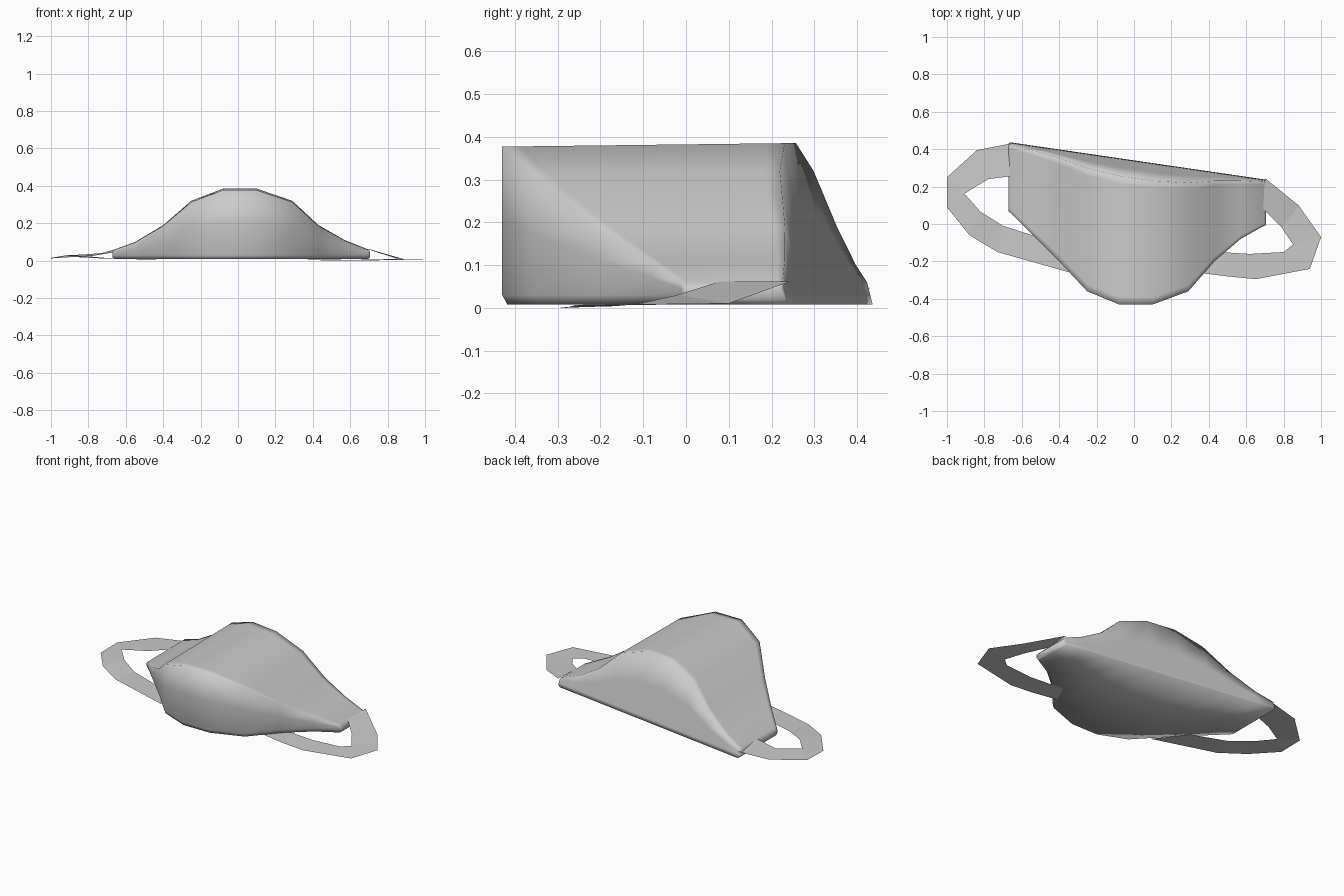
import bpy, bmesh

if "Cube" in bpy.data.objects:
    bpy.data.objects.remove(bpy.data.objects["Cube"])

# Stations across the mask: x, front edge y, crown height
STATIONS = [(-0.66, 0.06, 0.06), (-0.55, -0.05, 0.10), (-0.40, -0.20, 0.19),
            (-0.25, -0.36, 0.32), (-0.08, -0.43, 0.385), (0.10, -0.43, 0.385),
            (0.29, -0.36, 0.32), (0.43, -0.20, 0.19), (0.57, -0.08, 0.11),
            (0.695, -0.01, 0.06)]
BASE = 0.008


def rear_y(x, z):
    # straight slanted rear edge, wall leaning forward
    return 0.342 - 0.146 * x - 0.25 * z


def section(x, yf, h):
    pts = [(x, yf + 0.012, BASE), (x, yf, 0.03)]
    pts.append((x, yf, 0.03 + (h - 0.03) * 0.5))
    top_f = h - 0.008 * (h / 0.385)
    yr = rear_y(x, h)
    for t in (0, 0.06, 0.35, 0.65, 0.94, 1):
        pts.append((x, yf + (yr - yf) * t, top_f + (h - top_f) * t))
    for z in (0.03 + (h - 0.03) * 0.5, 0.03, BASE):
        pts.append((x, rear_y(x, z), z))
    ym = (yf + rear_y(x, 0)) / 2
    pts.append((x, ym, BASE))
    return pts


def finish(bm, name):
    me = bpy.data.meshes.new(name)
    bmesh.ops.recalc_face_normals(bm, faces=bm.faces)
    for f in bm.faces:
        f.smooth = True
    bm.to_mesh(me)
    bm.free()
    ob = bpy.data.objects.new(name, me)
    bpy.context.collection.objects.link(ob)
    return ob


# Mask body: lofted bell-shaped sections with closed ends
bm = bmesh.new()
rings = [[bm.verts.new(p) for p in section(*s)] for s in STATIONS]
n = len(rings[0])
for a, b in zip(rings, rings[1:]):
    for i in range(n):
        j = (i + 1) % n
        bm.faces.new((a[i], a[j], b[j], b[i]))
for ring, side in ((rings[0], -1), (rings[-1], 1)):
    x = ring[0].co.x + side * 0.012
    cy = sum(v.co.y for v in ring) / n
    inner = [bm.verts.new((x, cy + (v.co.y - cy) * 0.96, 0.03 + (v.co.z - 0.03) * 0.5))
             for v in ring]
    for i in range(n):
        j = (i + 1) % n
        bm.faces.new((ring[i], ring[j], inner[j], inner[i]))
    bm.faces.new(inner)
finish(bm, "mask_body")


# Ear loops: flat ribbons given as outer x, y, inner x, y, z outer, z inner
def ribbon(name, rows):
    bm = bmesh.new()
    pairs = [(bm.verts.new((a, b, zo)), bm.verts.new((c, d, zi)))
             for a, b, c, d, zo, zi in rows]
    for p, q in zip(pairs, pairs[1:]):
        bm.faces.new((p[0], p[1], q[1], q[0]))
    ob = finish(bm, name)
    for f in ob.data.polygons:
        f.use_smooth = False
    return ob


ribbon("right_ear_loop", [
    (0.70, 0.245, 0.69, 0.08, 0.062, 0.062),
    (0.88, 0.10, 0.79, -0.02, 0.010, 0.030),
    (1.00, -0.07, 0.85, -0.11, 0.008, 0.010),
    (0.94, -0.24, 0.80, -0.15, 0.006, 0.008),
    (0.65, -0.295, 0.62, -0.16, 0.000, 0.004),
    (0.50, -0.28, 0.46, -0.15, 0.000, 0.006),
    (0.34, -0.26, 0.40, -0.14, 0.006, 0.006)])

ribbon("left_ear_loop", [
    (-0.66, 0.43, -0.66, 0.255, 0.045, 0.06),
    (-0.84, 0.395, -0.78, 0.24, 0.032, 0.025),
    (-1.00, 0.25, -0.91, 0.16, 0.015, 0.030),
    (-1.00, 0.09, -0.90, 0.155, 0.012, 0.028),
    (-0.88, -0.06, -0.82, 0.065, 0.020, 0.025),
    (-0.73, -0.15, -0.70, -0.01, 0.012, 0.014),
    (-0.34, -0.26, -0.48, -0.08, 0.006, 0.006)])
